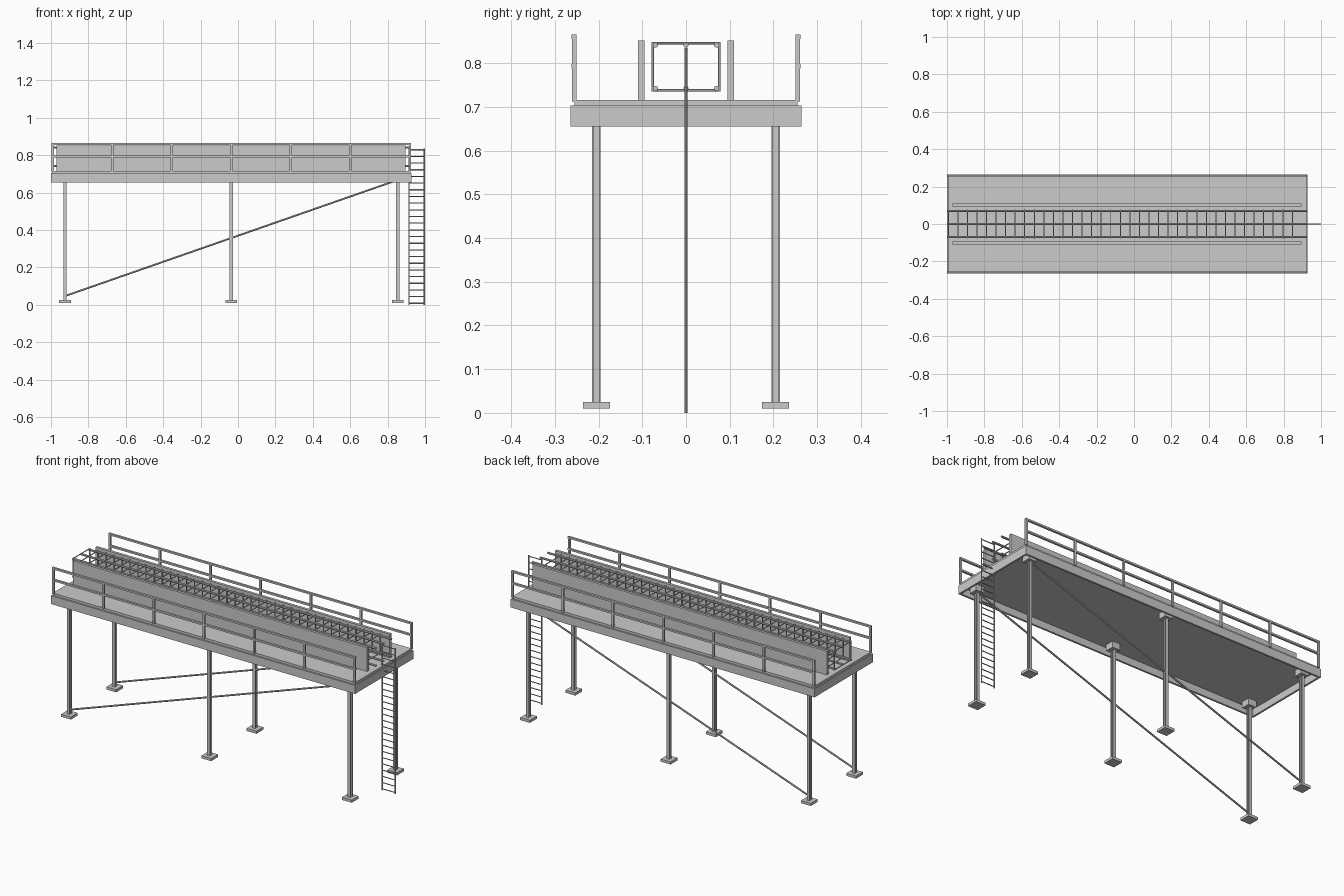
import bpy, bmesh
from mathutils import Vector

if "Cube" in bpy.data.objects:
    bpy.data.objects.remove(bpy.data.objects["Cube"])

def finish(bm, name):
    bmesh.ops.recalc_face_normals(bm, faces=bm.faces)
    me = bpy.data.meshes.new(name)
    bm.to_mesh(me)
    bm.free()
    ob = bpy.data.objects.new(name, me)
    bpy.context.collection.objects.link(ob)
    return ob

def box(bm, x0, x1, y0, y1, z0, z1):
    vs = bmesh.ops.create_cube(bm, size=1)["verts"]
    for v in vs:
        v.co = Vector(((x0 + x1) / 2 + v.co.x * (x1 - x0),
                       (y0 + y1) / 2 + v.co.y * (y1 - y0),
                       (z0 + z1) / 2 + v.co.z * (z1 - z0)))

def rod(bm, a, b, r, sides=8):
    a, b = Vector(a), Vector(b)
    d = b - a
    vs = bmesh.ops.create_cone(bm, cap_ends=True, segments=sides, radius1=r,
                               radius2=r, depth=d.length)["verts"]
    q = d.to_track_quat('Z', 'Y')
    for v in vs:
        v.co = q @ v.co + (a + b) / 2

X0, X1, W = -1.0, 0.927, 0.264

# deck plate
bm = bmesh.new()
box(bm, X0 + .005, X1 - .005, -.255, .255, .695, .716)
finish(bm, "deck_plate")

# rim beams around the deck
bm = bmesh.new()
for s in (-1, 1):
    box(bm, X0, X1, *sorted((s * W, s * (W - .011))), .655, .703)
for x in (X0, X1 - .011):
    box(bm, x, x + .011, -W + .011, W - .011, .655, .703)
finish(bm, "deck_rim")

# columns with foot plates and head blocks
for s, side in ((-1, "front"), (1, "back")):
    y = s * .205
    for i, x in enumerate((-.925, -.036, .855)):
        bm = bmesh.new()
        for t in (-1, 1):
            box(bm, x - .009, x + .009, *sorted((y + t * .01, y + t * .006)), .025, .66)
        box(bm, x - .002, x + .002, y - .006, y + .006, .025, .66)
        finish(bm, f"{side}_column_{i}")
        bm = bmesh.new()
        box(bm, x - .031, x + .031, y - .031, y + .031, .01, .025)
        finish(bm, f"{side}_foot_{i}")
        bm = bmesh.new()
        box(bm, x - .025, x + .025, y - .025, y + .025, .66, .697)
        finish(bm, f"{side}_head_{i}")
    # diagonal brace
    bm = bmesh.new()
    rod(bm, (-.925, y, .047), (.855, y, .668), .005)
    finish(bm, f"{side}_brace")

    # guard rail
    bm = bmesh.new()
    yr = s * .256
    for i in range(7):
        x = -.991 + i * (1.91 / 6)
        box(bm, x - .006, x + .006, yr - .005, yr + .005, .712, .86)
    for z in (.86, .793):
        box(bm, -.997, .925, yr - .006, yr + .006, z - .005, z + .005)
    finish(bm, f"{side}_guard_rail")

    # solid wall beside the cage
    bm = bmesh.new()
    box(bm, -.97, .895, s * .102 - .0075, s * .102 + .0075, .712, .852)
    finish(bm, f"{side}_wall")

# long rails of the cage
bm = bmesh.new()
for y in (-.07, 0, .07):
    for z in (.742, .841):
        rod(bm, (-.998, y, z), (.925, y, z), .006)
finish(bm, "cage_rails")

# square hoops of the cage
bm = bmesh.new()
for i in range(37):
    x = -.993 + i * .0511
    for s in (-1, 1):
        rod(bm, (x, s * .076, .735), (x, s * .076, .848), .003, 6)
    for z in (.738, .845):
        rod(bm, (x, -.078, z), (x, .078, z), .003, 6)
finish(bm, "cage_hoops")

# access ladder
bm = bmesh.new()
for x in (.914, .9965):
    rod(bm, (x, 0, 0), (x, 0, .835), .0035)
for i in range(24):
    z = .008 + i * .0357
    rod(bm, (.914, 0, z), (.9965, 0, z), .003, 6)
finish(bm, "ladder")
